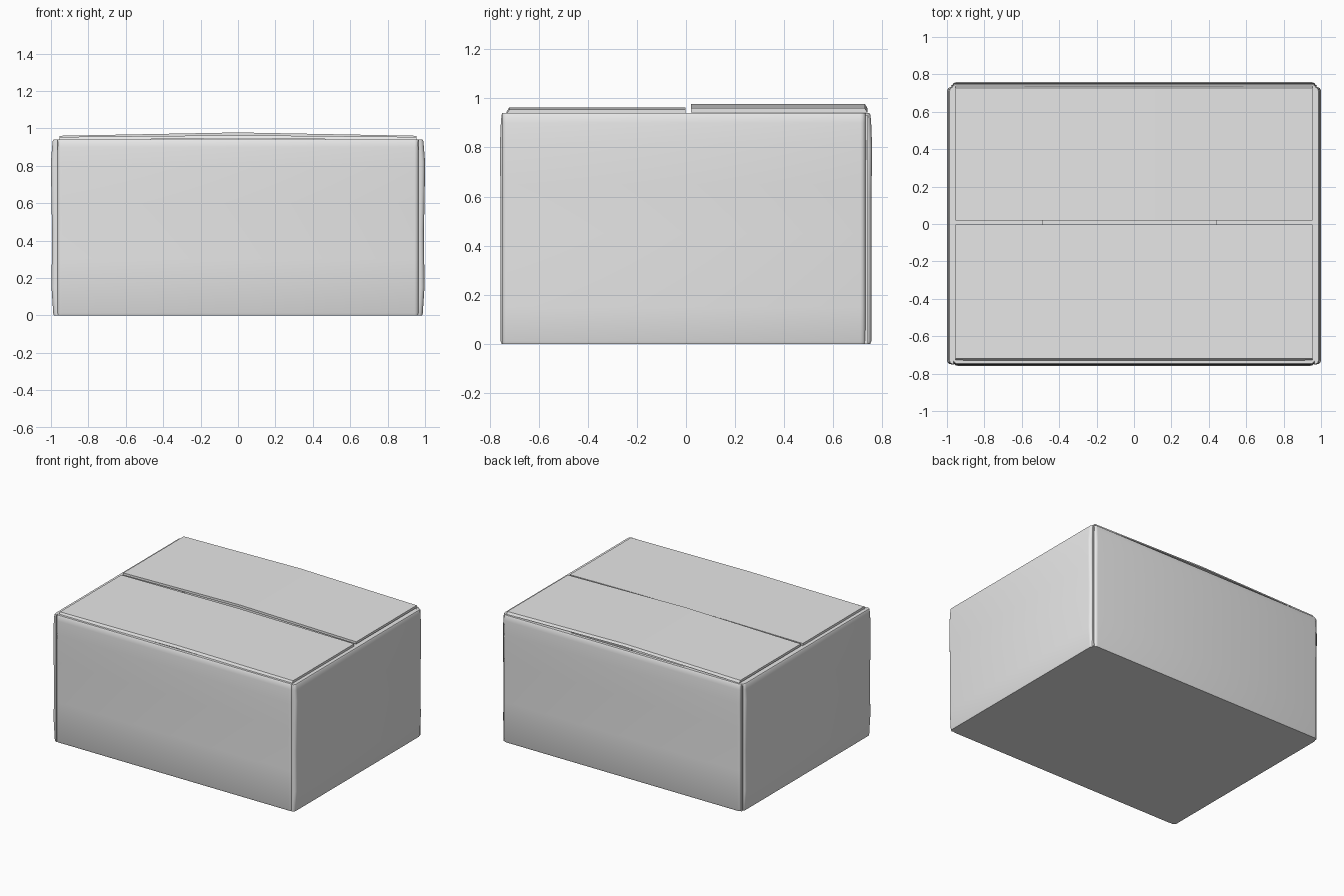
import bpy, bmesh, math
from mathutils import Matrix

if "Cube" in bpy.data.objects:
    bpy.data.objects.remove(bpy.data.objects["Cube"])

card = bpy.data.materials.new("grey_card")
card.diffuse_color = (0.8, 0.8, 0.8, 1)
card.use_nodes = True
card.node_tree.nodes["Principled BSDF"].inputs["Base Color"].default_value = card.diffuse_color


def finish(bm, name):
    bmesh.ops.recalc_face_normals(bm, faces=bm.faces[:])
    mesh = bpy.data.meshes.new(name)
    bm.to_mesh(mesh)
    bm.free()
    mesh.materials.append(card)
    ob = bpy.data.objects.new(name, mesh)
    bpy.context.collection.objects.link(ob)
    bpy.context.view_layer.objects.active = ob
    ob.select_set(True)
    bpy.ops.object.shade_smooth_by_angle(angle=math.radians(35))
    ob.select_set(False)
    return ob


def loft(rings, name, turn=0):
    """Skin a list of equal-length closed rings and cap both ends."""
    bm = bmesh.new()
    loops = [[bm.verts.new(p) for p in ring] for ring in rings]
    n = len(loops[0])
    for a, b in zip(loops, loops[1:]):
        for i in range(n):
            j = (i + 1) % n
            bm.faces.new((a[i], a[j], b[j], b[i]))
    bm.faces.new(loops[0])
    bm.faces.new(loops[-1])
    bm.transform(Matrix.Rotation(math.radians(turn), 4, 'Z'))
    return finish(bm, name)


def wall(name, turn, start, end, out, bow, thick=0.035, r=0.022):
    """Upright panel with rounded outer corners; bow lists (height, push inwards)."""
    rings = []
    for z, push in bow:
        o = -out + push
        ring = [(start, -out + thick, z)]
        for k in range(5):
            a = math.pi / 2 * k / 4
            ring.append((start + r * (1 - math.cos(a)), o + r * (1 - math.sin(a)), z))
        for k in range(5):
            a = math.pi / 2 * k / 4
            ring.append((end - r * (1 - math.sin(a)), o + r * (1 - math.cos(a)), z))
        ring.append((end, -out + thick, z))
        rings.append(ring)
    return loft(rings, name, turn)


# Four slightly bulging walls with open seams at the corners
long_bow = [(0, 0.008), (0.012, 0.003), (0.3, 0.003), (0.6, 0.003),
            (0.8, 0), (0.9, 0.004), (0.932, 0.007), (0.94, 0.012)]
end_bow = [(0, 0.016), (0.012, 0.012), (0.15, 0.003), (0.45, 0.006),
           (0.65, 0.002), (0.82, 0), (0.9, 0.006), (0.932, 0.009), (0.94, 0.014)]
wall("front_wall", 0, -0.966, 0.966, 0.758, long_bow)
wall("back_wall", 180, -0.972, 0.972, 0.758, long_bow)
wall("right_wall", 90, -0.75, 0.732, 1.0, end_bow)
wall("left_wall", -90, -0.732, 0.75, 1.0, end_bow)

# Corner liners close the seams just behind the wall edges
for sx in (-1, 1):
    for sy in (-1, 1):
        bm = bmesh.new()
        bmesh.ops.create_cube(bm, size=1, matrix=Matrix.Translation(
            (sx * 0.962, sy * 0.726, 0.466)) @ Matrix.Diagonal((0.032, 0.03, 0.928, 1)))
        finish(bm, "corner_liner")


def slab(name, x0, x1, y0, y1, z0, z1):
    bm = bmesh.new()
    bmesh.ops.create_cube(bm, size=1, matrix=Matrix.Translation(
        ((x0 + x1) / 2, (y0 + y1) / 2, (z0 + z1) / 2))
        @ Matrix.Diagonal((x1 - x0, y1 - y0, z1 - z0, 1)))
    finish(bm, name)


# Base panel and the short folded flaps under the lid
slab("base_panel", -0.975, 0.975, -0.742, 0.742, 0.0, 0.02)
slab("left_inner_flap", -0.97, -0.49, -0.728, 0.728, 0.92, 0.936)
slab("right_inner_flap", 0.44, 0.97, -0.728, 0.728, 0.92, 0.936)


def lid_flap(name, y_out, y_in, z, thick, rise):
    """Long top flap, gently arched across its width."""
    rings = []
    lip = 0.01 if y_out < y_in else -0.01
    for i in range(13):
        x = -0.955 + 1.91 * i / 12
        h = z + rise * (1 - abs(x) / 0.955)
        rings.append([(x, y_out, h), (x, y_in, h),
                      (x, y_in, h + thick), (x, y_out + lip, h + thick)])
    loft(rings, name)


lid_flap("front_lid_flap", -0.73, -0.003, 0.937, 0.017, 0.009)
lid_flap("back_lid_flap", 0.738, 0.02, 0.943, 0.017, 0.018)
